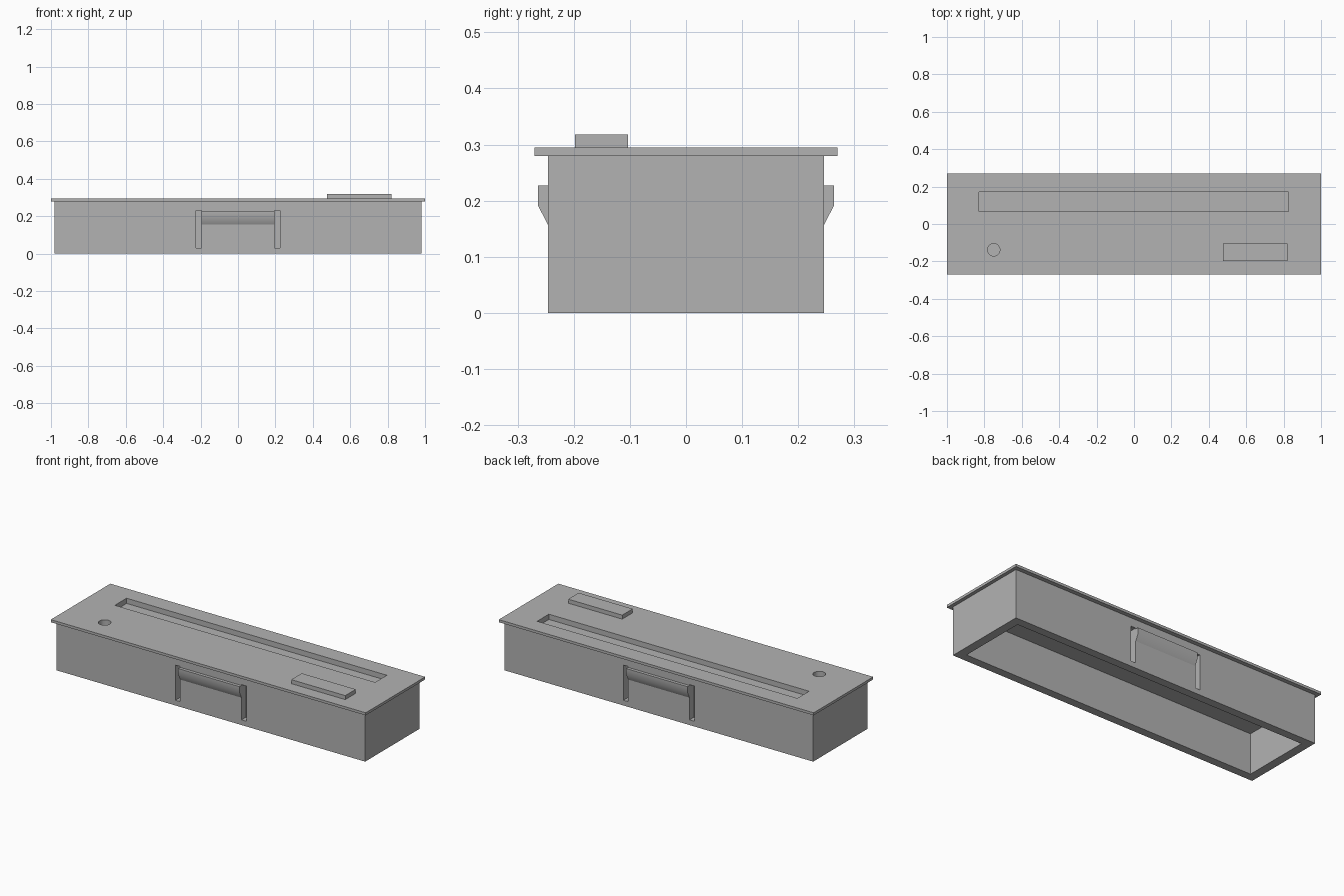
import bpy, bmesh, math

if "Cube" in bpy.data.objects:
    bpy.data.objects.remove(bpy.data.objects["Cube"])

grey = bpy.data.materials.new("grey metal")
grey.diffuse_color = (0.45, 0.45, 0.45, 1)
grey.use_nodes = True
grey.node_tree.nodes["Principled BSDF"].inputs["Base Color"].default_value = grey.diffuse_color


def finish(name, bm):
    bmesh.ops.recalc_face_normals(bm, faces=bm.faces)
    mesh = bpy.data.meshes.new(name)
    bm.to_mesh(mesh)
    bm.free()
    mesh.materials.append(grey)
    ob = bpy.data.objects.new(name, mesh)
    bpy.context.collection.objects.link(ob)
    return ob


def box(name, x0, x1, y0, y1, z0, z1):
    bm = bmesh.new()
    bmesh.ops.create_cube(bm, size=1)
    for v in bm.verts:
        v.co = (x1 if v.co.x > 0 else x0, y1 if v.co.y > 0 else y0, z1 if v.co.z > 0 else z0)
    return finish(name, bm)


def cylinder(name, x, y, r, z0, z1):
    bm = bmesh.new()
    bmesh.ops.create_cone(bm, cap_ends=True, segments=32, radius1=r, radius2=r, depth=z1 - z0)
    bmesh.ops.translate(bm, verts=bm.verts, vec=(x, y, (z0 + z1) / 2))
    return finish(name, bm)


def combine(ob, other, operation):
    mod = ob.modifiers.new(other.name, 'BOOLEAN')
    mod.operation, mod.solver, mod.object = operation, 'EXACT', other
    other.hide_render = True
    other.hide_set(True)


# Casing with an overhanging top plate, hollow from below
casing = box("casing", -0.98, 0.98, -0.246, 0.246, 0, 0.285)
plate = box("top_plate", -1, 1, -0.27, 0.27, 0.28, 0.295)
parts = [(plate, 'UNION'),
         (box("cavity_cutter", -0.93, 0.93, -0.199, 0.199, -0.1, 0.233), 'DIFFERENCE'),
         (box("slot_cutter", -0.828, 0.825, 0.066, 0.172, 0.265, 0.4), 'DIFFERENCE'),
         (cylinder("hole_cutter", -0.75, -0.138, 0.033, 0.265, 0.4), 'DIFFERENCE')]

# Upright grooves beside each grip
for s in (-1, 1):
    for x in (-0.21, 0.21):
        y0, y1 = sorted((s * 0.206, s * 0.3))
        parts.append((box("groove_cutter", x - 0.015, x + 0.015, y0, y1, 0.03, 0.232), 'DIFFERENCE'))
for other, operation in parts:
    combine(casing, other, operation)

# Raised block on the plate
box("raised_block", 0.477, 0.82, -0.198, -0.103, 0.295, 0.318)

# Sloped grips, front and back
for s, name in ((-1, "front_grip"), (1, "back_grip")):
    bm = bmesh.new()
    profile = [(0.24, 0.157), (0.246, 0.157), (0.264, 0.192), (0.264, 0.227), (0.24, 0.227)]
    face = bm.faces.new([bm.verts.new((-0.195, s * y, z)) for y, z in profile])
    ext = bmesh.ops.extrude_face_region(bm, geom=[face])
    moved = [g for g in ext["geom"] if isinstance(g, bmesh.types.BMVert)]
    bmesh.ops.translate(bm, verts=moved, vec=(0.39, 0, 0))
    grip = finish(name, bm)
    bpy.ops.object.select_all(action='DESELECT')
    grip.select_set(True)
    bpy.context.view_layer.objects.active = grip
    bpy.ops.object.shade_smooth_by_angle(angle=math.radians(30))
